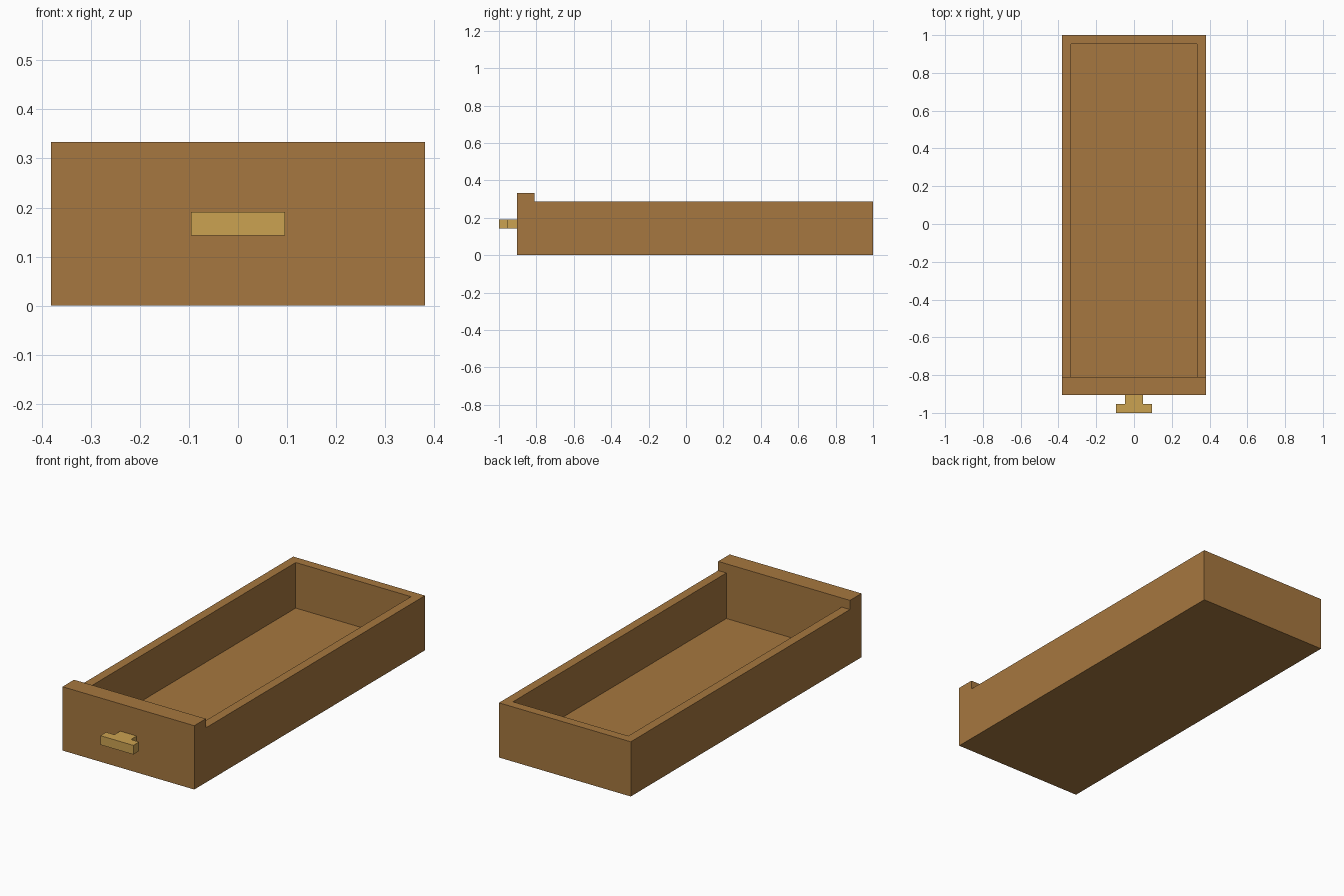
import bpy, bmesh
from mathutils import Vector, Matrix

cube = bpy.data.objects.get("Cube")
if cube:
    bpy.data.objects.remove(cube, do_unlink=True)

U = 1 / 21  # board thickness; every dimension is a multiple of it


def material(name, rgb):
    m = bpy.data.materials.new(name)
    m.use_nodes = True
    m.diffuse_color = (*rgb, 1)
    m.node_tree.nodes["Principled BSDF"].inputs["Base Color"].default_value = (*rgb, 1)
    return m


def finish(bm, name, mat):
    """Merge flat regions, scale to final size and link the object."""
    bmesh.ops.dissolve_limit(bm, angle_limit=0.01, verts=bm.verts[:], edges=bm.edges[:])
    bmesh.ops.recalc_face_normals(bm, faces=bm.faces[:])
    bmesh.ops.scale(bm, vec=(U, U, U), verts=bm.verts[:])
    mesh = bpy.data.meshes.new(name)
    bm.to_mesh(mesh)
    bm.free()
    mesh.materials.append(mat)
    obj = bpy.data.objects.new(name, mesh)
    bpy.context.collection.objects.link(obj)


def extrude(bm, faces, offset, keep_base=False):
    """Extrude faces by an offset; the starting faces go unless kept."""
    new = bmesh.ops.extrude_face_region(bm, geom=faces, use_keep_orig=True)["geom"]
    verts = [g for g in new if isinstance(g, bmesh.types.BMVert)]
    bmesh.ops.translate(bm, vec=offset, verts=verts)
    if not keep_base:
        bmesh.ops.delete(bm, geom=faces, context="FACES")


wood = material("brown wood", (0.38, 0.185, 0.05))
light_wood = material("light wood", (0.60, 0.36, 0.083))

# Drawer body: a block cut along the wall lines
bm = bmesh.new()
bmesh.ops.create_cube(bm, size=1, matrix=Matrix.Translation((0, 1, 3)) @ Matrix.Diagonal((16, 40, 6, 1)))
for co, no in (((-7, 0, 0), (1, 0, 0)), ((7, 0, 0), (1, 0, 0)),
               ((0, -17, 0), (0, 1, 0)), ((0, 20, 0), (0, 1, 0))):
    bmesh.ops.bisect_plane(bm, geom=bm.verts[:] + bm.edges[:] + bm.faces[:],
                           plane_co=Vector(co), plane_no=Vector(no))
top = [(f, f.calc_center_median()) for f in bm.faces if f.calc_center_median().z > 5.9]
front = [f for f, c in top if c.y < -17]
pocket = [f for f, c in top if -17 < c.y < 20 and abs(c.x) < 7]
# Raised front panel, then the hollow above the floor board
extrude(bm, front, (0, 0, 1))
extrude(bm, pocket, (0, 0, -5))
finish(bm, "drawer_body", wood)

# T-shaped pull handle
bm = bmesh.new()
half = [(1, -19), (1, -20), (2, -20), (2, -21)]
outline = half + [(-x, y) for x, y in reversed(half)]
face = bm.faces.new([bm.verts.new((x, y, 3)) for x, y in outline])
extrude(bm, [face], (0, 0, 1), keep_base=True)
finish(bm, "pull_handle", light_wood)
